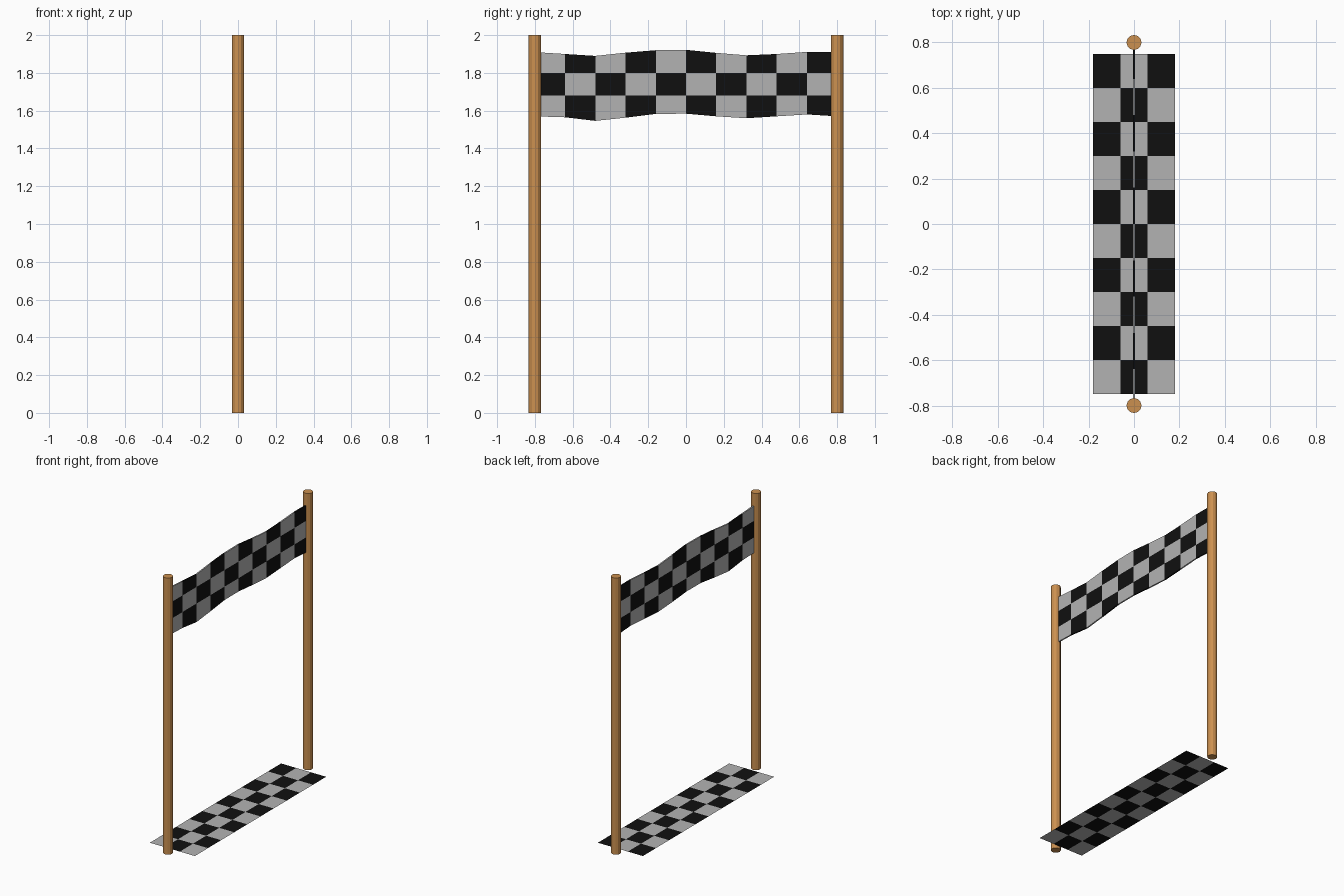
import bpy, bmesh

if "Cube" in bpy.data.objects:
    bpy.data.objects.remove(bpy.data.objects["Cube"])


def material(name, rgb):
    m = bpy.data.materials.new(name)
    m.diffuse_color = (*rgb, 1)
    m.use_nodes = True
    m.node_tree.nodes["Principled BSDF"].inputs["Base Color"].default_value = m.diffuse_color
    return m


WOOD = material("wood", (0.60, 0.28, 0.08))
BLACK = material("black", (0.005, 0.005, 0.005))
LIGHT = material("light", (0.45, 0.45, 0.45))


def checker(name, columns, point, thickness=0):
    """Three-row checkered sheet; point(column, row) gives each grid corner."""
    bm = bmesh.new()
    grid = [[bm.verts.new(point(i, j)) for j in range(4)] for i in range(columns + 1)]
    for i in range(columns):
        for j in range(3):
            f = bm.faces.new((grid[i][j], grid[i + 1][j], grid[i + 1][j + 1], grid[i][j + 1]))
            f.material_index = (i + j) % 2
    mesh = bpy.data.meshes.new(name)
    bm.to_mesh(mesh)
    bm.free()
    mesh.materials.append(LIGHT)
    mesh.materials.append(BLACK)
    ob = bpy.data.objects.new(name, mesh)
    bpy.context.collection.objects.link(ob)
    if thickness:
        mod = ob.modifiers.new("thickness", "SOLIDIFY")
        mod.thickness = thickness
        mod.offset = 0
    return ob


# Two wooden posts
for side, y in (("front", -0.8), ("back", 0.8)):
    bpy.ops.mesh.primitive_cylinder_add(vertices=12, radius=0.033, depth=2, location=(0, y, 1))
    post = bpy.context.object
    post.name = side + "_post"
    post.data.materials.append(WOOD)

# Hanging banner with wavy top and bottom edges
TOP = [1.91, 1.90, 1.89, 1.907, 1.92, 1.922, 1.906, 1.893, 1.90, 1.911, 1.91]
BOTTOM = [1.57, 1.565, 1.546, 1.563, 1.583, 1.584, 1.57, 1.56, 1.57, 1.58, 1.57]


def banner_point(i, j):
    return (0, -0.8 + 0.16 * i, (BOTTOM[i], 1.68, 1.80, TOP[i])[j])


# Rows start so that the top front corner is light
banner = checker("banner", 10, lambda i, j: banner_point(i, j), 0.01)

# Checkered finish strip on the ground
checker("ground_strip", 10, lambda i, j: (0.18 - 0.12 * j, -0.75 + 0.15 * i, 0.004))
